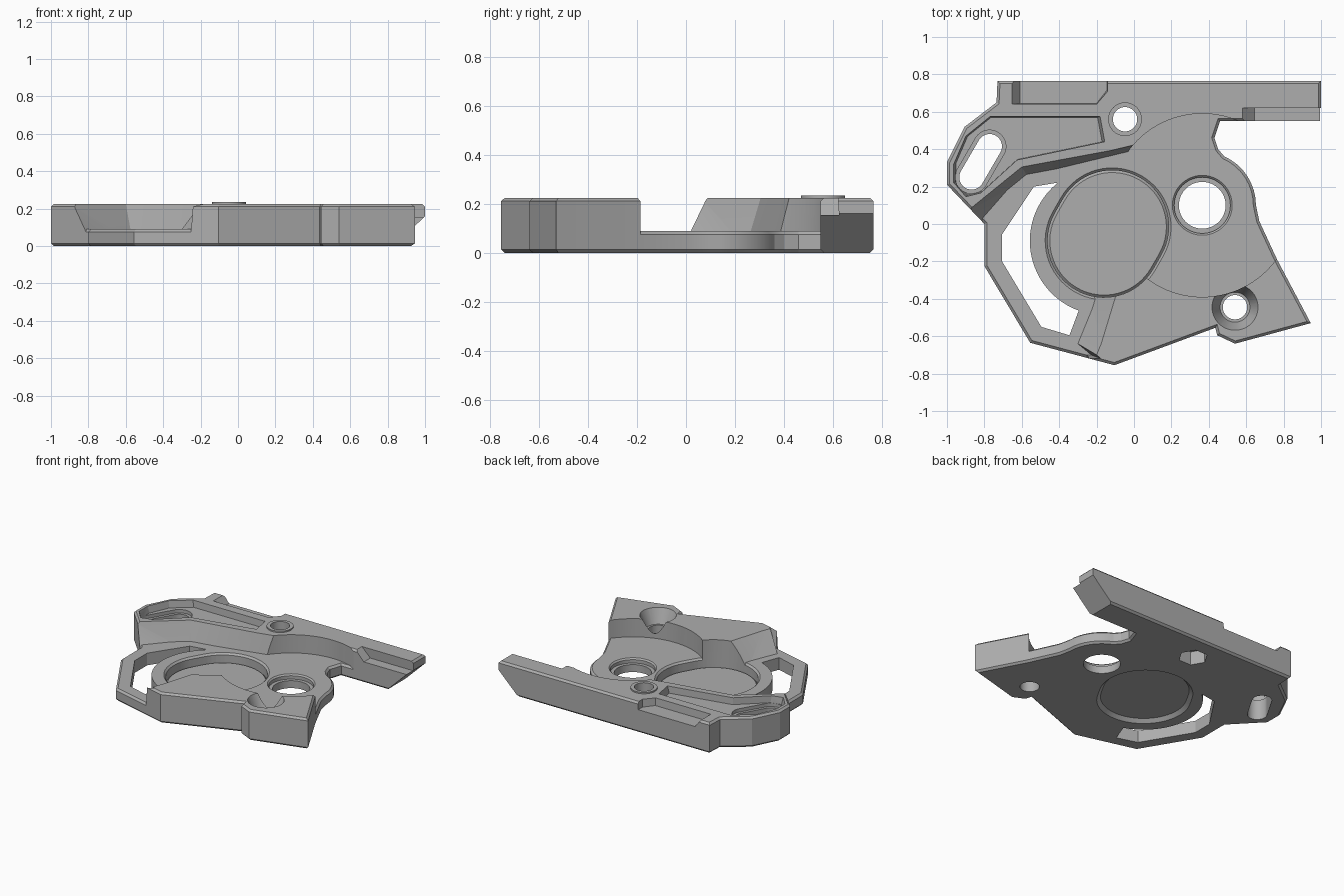
import bpy, bmesh, math
from math import cos, sin, pi

cube = bpy.data.objects.get("Cube")
if cube:
    bpy.data.objects.remove(cube, do_unlink=True)

GREY = (0.42, 0.42, 0.42, 1)
mat = bpy.data.materials.new("plain grey")
mat.use_nodes = True
mat.diffuse_color = GREY
mat.node_tree.nodes["Principled BSDF"].inputs["Base Color"].default_value = GREY

LOW, TOP = 0.09, 0.225


def loft(name, bottom, top, z0, z1, chamfer=0):
    """Solid between two polygons with the same number of points."""
    bm = bmesh.new()
    lo = [bm.verts.new((x, y, z0)) for x, y in bottom]
    hi = [bm.verts.new((x, y, z1)) for x, y in top]
    caps = [bm.faces.new(lo[::-1]), bm.faces.new(hi)]
    n = len(lo)
    for i in range(n):
        j = (i + 1) % n
        bm.faces.new((lo[i], lo[j], hi[j], hi[i]))
    bmesh.ops.recalc_face_normals(bm, faces=bm.faces)
    if chamfer:
        rim = [e for f in caps for e in f.edges]
        bmesh.ops.bevel(bm, geom=rim, offset=chamfer, segments=1, affect='EDGES')
    else:
        bmesh.ops.triangulate(bm, faces=bm.faces)
    mesh = bpy.data.meshes.new(name)
    bm.to_mesh(mesh)
    bm.free()
    mesh.materials.append(mat)
    ob = bpy.data.objects.new(name, mesh)
    bpy.context.collection.objects.link(ob)
    return ob


def arc(c, r, a0, a1, n):
    steps = [math.radians(a0 + (a1 - a0) * i / n) for i in range(n + 1)]
    return [(c[0] + r * cos(a), c[1] + r * sin(a)) for a in steps]


def circle(c, r, n=64):
    return [(c[0] + r * cos(2 * pi * i / n), c[1] + r * sin(2 * pi * i / n)) for i in range(n)]


def slot(a, b, r):
    """Stadium around two centres."""
    t = math.degrees(math.atan2(b[1] - a[1], b[0] - a[0]))
    return arc(a, r, t + 90, t + 270, 32) + arc(b, r, t - 90, t + 90, 32)


def blend(a, b, k):
    return [(p[0] + (q[0] - p[0]) * k, p[1] + (q[1] - p[1]) * k) for p, q in zip(a, b)]


def cutter(bottom, top, z0, z1):
    return loft("cutter", bottom, top, z0, z1)


def through(poly):
    return cutter(poly, poly, -0.1, 0.4)


def cut(ob, tools):
    for tool in tools:
        mod = ob.modifiers.new("cut", 'BOOLEAN')
        mod.operation = 'DIFFERENCE'
        mod.solver = 'EXACT'
        mod.object = tool
        bpy.context.view_layer.objects.active = ob
        bpy.ops.object.modifier_apply(modifier=mod.name)


# Outer outline, counter-clockwise from the rail end
PIVOT = (0.365, 0.1)
outline = [(1.0, 0.765), (-0.73, 0.765), (-0.735, 0.65), (-0.905, 0.52), (-1.0, 0.33),
           (-1.0, 0.21), (-0.8, 0.0), (-0.8, -0.225), (-0.555, -0.635), (-0.105, -0.755),
           (0.435, -0.555), (0.445, -0.595), (0.54, -0.64), (0.945, -0.53), (0.765, -0.19),
           (0.67, 0.015)]
outline += arc(PIVOT, 0.287, 0, 66, 8)
outline += [(0.45, 0.4), (0.43, 0.46), (0.46, 0.55), (1.0, 0.55)]

base = loft("base_plate", outline, outline, 0, LOW, 0.014)
raised = loft("raised_frame", outline, outline, 0.03, TOP, 0.014)
boss = loft("screw_boss", circle((-0.048, 0.56), 0.09), circle((-0.048, 0.56), 0.09), 0.2, 0.235)

# Low working area with sloping walls: floor and rim polygons
floor = [(-0.575, 0.265), (-0.96, -0.14), (-0.96, -0.9), (-0.25, -0.9), (-0.25, -0.7),
         (-0.3, -0.64), (-0.195, -0.36), (0.0, -0.2), (0.2, 0.2), (0.03, 0.402)]
rim = [(-0.6, 0.305), (-1.0, -0.05), (-1.0, -0.9), (-0.24, -0.9), (-0.24, -0.72),
       (-0.2, -0.7), (-0.09, -0.36), (0.0, -0.2), (0.2, 0.2), (0.03, 0.43)]
h = TOP - LOW
pocket = cutter(blend(floor, rim, -0.5), blend(floor, rim, 1.5), LOW - 0.5 * h, TOP + 0.5 * h)
pivot_pocket = through(circle(PIVOT, 0.49, 96))

# Recess round the left slot
recess = [(-0.77, 0.575), (-0.9, 0.47), (-0.965, 0.32), (-0.965, 0.22), (-0.9, 0.145),
          (-0.82, 0.165), (-0.625, 0.342), (-0.155, 0.44), (-0.18, 0.575)]
centre = (-0.6, 0.43)
small = blend(recess, [centre] * len(recess), 0.035)
recess_cut = cutter(small, recess, 0.175, 0.23)
slot_a, slot_b = (-0.772, 0.415), (-0.868, 0.25)
slot_step = cutter(slot(slot_a, slot_b, 0.087), slot(slot_a, slot_b, 0.087), 0.15, 0.3)

# Rail notches: open at the back, and along the front edge of the end
back_notch = cutter([(-0.61, 0.645), (-0.2, 0.645), (-0.145, 0.715), (-0.145, 0.9), (-0.61, 0.9)],
                    [(-0.655, 0.64), (-0.2, 0.64), (-0.14, 0.71), (-0.14, 0.9), (-0.655, 0.9)],
                    0.17, 0.23)
edge_notch = cutter([(0.645, 0.4), (1.2, 0.4), (1.2, 0.625), (0.645, 0.625)],
                    [(0.575, 0.4), (1.2, 0.4), (1.2, 0.62), (0.575, 0.62)], 0.155, 0.23)
# Undercut of the rail end
undercut = cutter([(0.825, 0.4), (1.2, 0.4), (1.2, 0.9), (0.825, 0.9)],
                  [(1.0, 0.4), (1.2, 0.4), (1.2, 0.9), (1.0, 0.9)], -0.01, 0.16)

# Through openings
BIG_A, BIG_B = (-0.117, -0.015), (-0.16, -0.09)
window = [(-0.415, 0.22), (-0.535, 0.2), (-0.705, -0.055), (-0.705, -0.2), (-0.495, -0.55),
          (-0.345, -0.595)] + arc(BIG_B, 0.397, 250, 129, 24)
BOSS_AT, FOOT_AT = (-0.048, 0.56), (0.54, -0.445)
holes = [through(slot(BIG_A, BIG_B, 0.302)), through(window), through(circle(PIVOT, 0.125)),
         through(circle(BOSS_AT, 0.065)), through(circle(FOOT_AT, 0.065)),
         through(slot(slot_a, slot_b, 0.066))]

# Chamfers, counterbores and the hexagonal nut seat
big = [slot(BIG_A, BIG_B, r) for r in (0.29, 0.33)]
chamfers = [cutter(big[0], big[1], 0.065, 0.105), cutter(big[1], big[0], -0.015, 0.025),
            cutter(circle(PIVOT, 0.15), circle(PIVOT, 0.15), 0.055, 0.2),
            cutter(circle(PIVOT, 0.14), circle(PIVOT, 0.17), 0.07, 0.1)]
nut_seat = cutter(circle(BOSS_AT, 0.1, 6), circle(BOSS_AT, 0.1, 6), -0.1, 0.1)
countersink = cutter(circle(FOOT_AT, 0.08), circle(FOOT_AT, 0.125), 0.12, 0.23)

cut(base, holes + chamfers + [nut_seat, undercut])
cut(raised, [pocket, pivot_pocket] + holes + [recess_cut, slot_step, back_notch, edge_notch,
                                              undercut, nut_seat, countersink])
cut(boss, [holes[3]])

for ob in list(bpy.data.objects):
    if ob.name.startswith("cutter"):
        bpy.data.objects.remove(ob, do_unlink=True)

# Smooth the round walls, keep the corners crisp
for ob in (base, raised, boss):
    bpy.ops.object.select_all(action='DESELECT')
    ob.select_set(True)
    bpy.context.view_layer.objects.active = ob
    bpy.ops.object.shade_smooth_by_angle(angle=math.radians(20))
